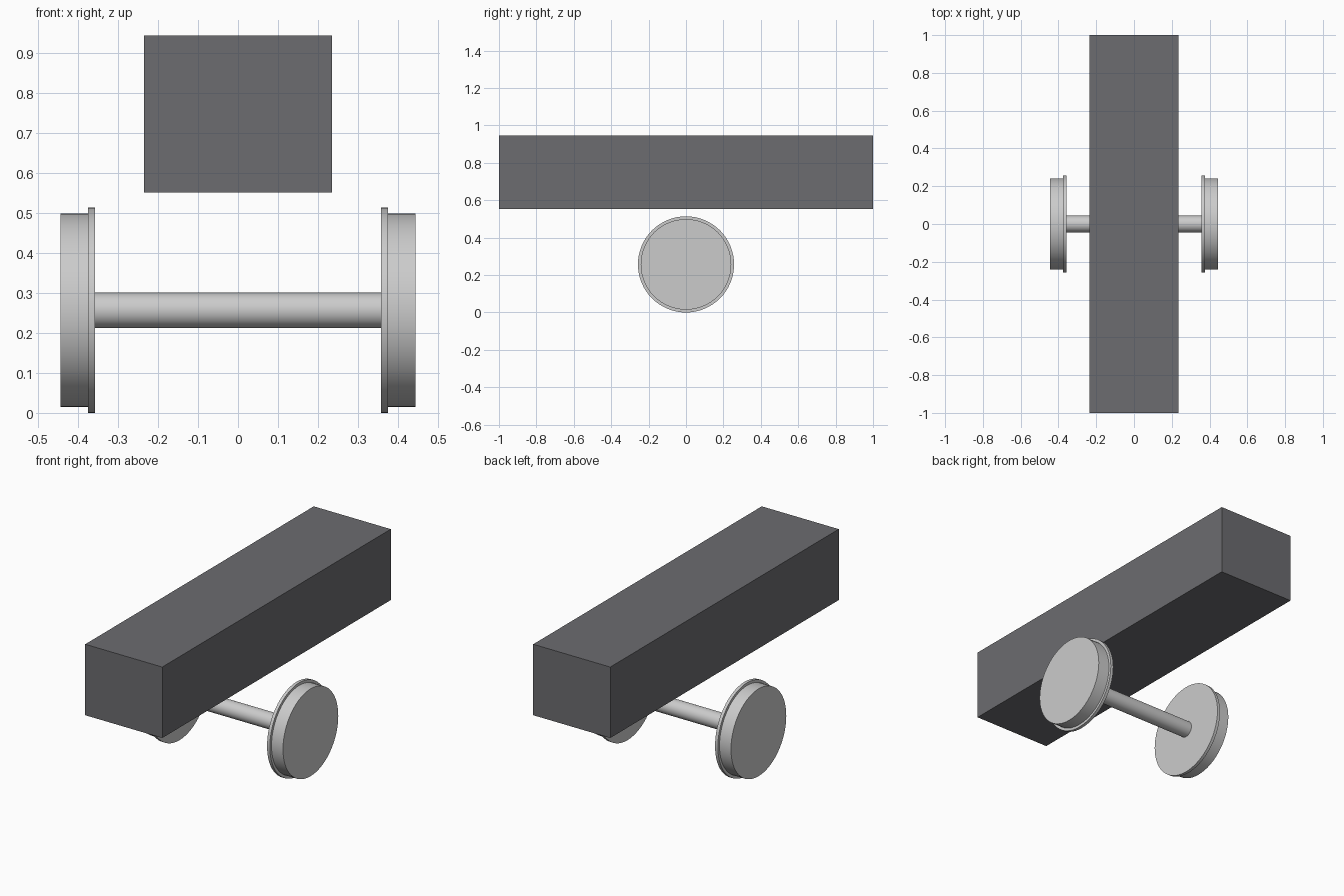
import bpy
import math

if "Cube" in bpy.data.objects:
    bpy.data.objects.remove(bpy.data.objects["Cube"])

AXLE_Z = 0.257


def cylinder_x(name, x0, x1, radius):
    """Smooth cylinder lying along x between x0 and x1."""
    bpy.ops.mesh.primitive_cylinder_add(
        vertices=64, radius=radius, depth=abs(x1 - x0),
        location=((x0 + x1) / 2, 0, AXLE_Z), rotation=(0, math.pi / 2, 0))
    ob = bpy.context.object
    ob.name = name
    bpy.ops.object.shade_smooth_by_angle(angle=math.radians(30))
    return ob


# Axle between the wheels
cylinder_x("axle", -0.36, 0.36, 0.044)

# Flanged wheels: wide thin flange inside, narrower tread outside
for side, s in (("left", -1), ("right", 1)):
    cylinder_x(side + "_wheel_flange", s * 0.358, s * 0.375, 0.257)
    cylinder_x(side + "_wheel_tread", s * 0.375, s * 0.445, 0.242)

# Dark body block above the wheelset
bpy.ops.mesh.primitive_cube_add(size=1, location=(0, 0, 0.749))
body = bpy.context.object
body.name = "body_block"
body.scale = (0.472, 2.0, 0.393)
bpy.ops.object.transform_apply(location=False, rotation=False, scale=True)
dark = bpy.data.materials.new("dark_grey")
dark.diffuse_color = (0.15, 0.15, 0.16, 1)
dark.use_nodes = True
dark.node_tree.nodes["Principled BSDF"].inputs["Base Color"].default_value = dark.diffuse_color
body.data.materials.append(dark)
